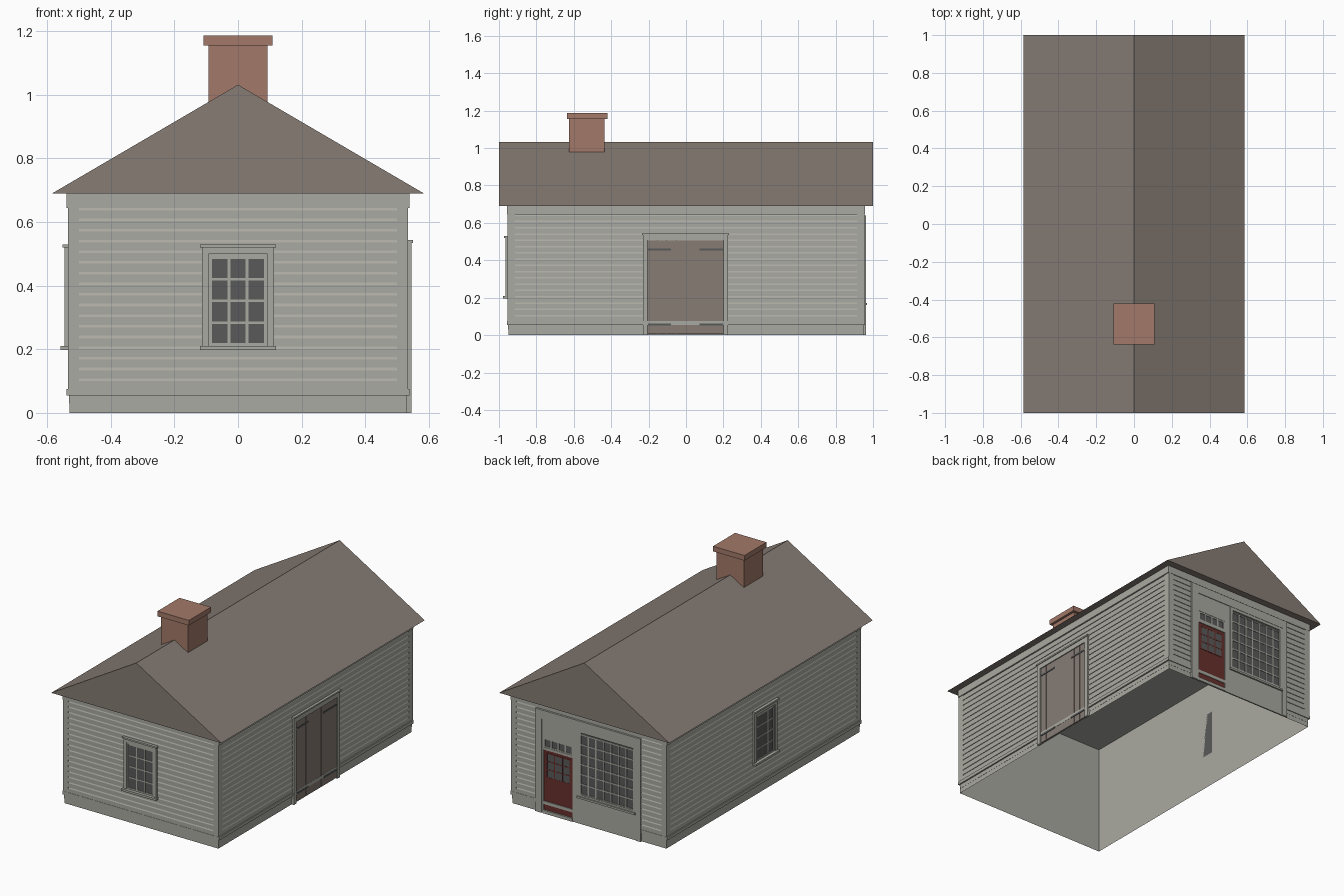
import bpy
import bmesh

cube = bpy.data.objects.get("Cube")
if cube:
    bpy.data.objects.remove(cube, do_unlink=True)


def material(name, r, g, b):
    m = bpy.data.materials.new(name)
    m.use_nodes = True
    m.diffuse_color = (r, g, b, 1)
    m.node_tree.nodes["Principled BSDF"].inputs["Base Color"].default_value = (r, g, b, 1)
    return m


GREY = material("grey_paint", 0.40, 0.40, 0.36)
BROWN = material("weathered_brown", 0.24, 0.20, 0.175)
BRICK = material("brick", 0.36, 0.19, 0.14)
GLASS = material("dark_glass", 0.10, 0.10, 0.10)
RED = material("red_paint", 0.14, 0.03, 0.025)

HALF_X, HALF_Y, EAVE = 0.53, 0.95, 0.69


def finish(name, bm, mat, fix_normals=True):
    if fix_normals:
        bmesh.ops.recalc_face_normals(bm, faces=bm.faces)
    mesh = bpy.data.meshes.new(name)
    bm.to_mesh(mesh)
    bm.free()
    mesh.materials.append(mat)
    obj = bpy.data.objects.new(name, mesh)
    bpy.context.collection.objects.link(obj)
    return obj


def add_box(bm, lo, hi):
    verts = bmesh.ops.create_cube(bm, size=1)["verts"]
    for v in verts:
        v.co = [(a + b) / 2 + c * (b - a) for a, b, c in zip(lo, hi, v.co)]
    return verts


def box(name, lo, hi, mat):
    bm = bmesh.new()
    add_box(bm, lo, hi)
    return finish(name, bm, mat)


def on_wall(wall, u, z, d):
    """Point on a wall: u along it, z up, d outward from its plane."""
    return {"front": (u, -HALF_Y - d, z), "back": (u, HALF_Y + d, z),
            "right": (HALF_X + d, u, z), "left": (-HALF_X - d, u, z)}[wall]


def boards(name, wall, rects, depth, mat):
    """One object of flat boards (u0, u1, z0, z1) standing out from a wall."""
    bm = bmesh.new()
    for u0, u1, z0, z1 in rects:
        a, b = on_wall(wall, u0, z0, 0), on_wall(wall, u1, z1, depth)
        add_box(bm, [min(p) for p in zip(a, b)], [max(p) for p in zip(a, b)])
    return finish(name, bm, mat)


def grid_bars(u0, u1, z0, z1, cols, rows, bar):
    """Rectangles of the bars that divide an opening into panes."""
    h = bar / 2
    out = []
    for i in range(cols + 1):
        u = u0 + (u1 - u0) * i / cols
        out.append((u - h, u + h, z0 - h, z1 + h))
    for i in range(rows + 1):
        z = z0 + (z1 - z0) * i / rows
        out.append((u0 - h, u1 + h, z - h, z + h))
    return out


def frame(u0, u1, z0, z1, w):
    return [(u0, u0 + w, z0, z1), (u1 - w, u1, z0, z1),
            (u0 + w, u1 - w, z0, z0 + w), (u0 + w, u1 - w, z1 - w, z1)]


def siding(wall, u0, u1, name):
    """Clapboards: a flat board, a bevelled top and a step out to the next."""
    low, high, courses, crest = 0.075, 0.645, 17, 0.0045
    step = (high - low) / courses
    profile = []
    for i in range(courses):
        z = low + i * step
        profile += [(z, crest), (z + step * 0.76, crest), (z + step, 0.001)]
    bm = bmesh.new()
    rows = [[bm.verts.new(on_wall(wall, u, z, d)) for u in (u0, u1)] for z, d in profile]
    flip = wall in ("back", "left")
    for (a, b), (c, e) in zip(rows, rows[1:]):
        bm.faces.new((c, e, b, a) if flip else (a, b, e, c))
    finish(name, bm, GREY, False)


# Open-bottomed wall shell
bm = bmesh.new()
add_box(bm, (-HALF_X, -HALF_Y, 0), (HALF_X, HALF_Y, EAVE - 0.005))
bmesh.ops.delete(bm, geom=[f for f in bm.faces if f.normal.z < -0.5], context="FACES")
finish("wall_shell", bm, GREY, False)

# Gabled roof
bm = bmesh.new()
outline = [bm.verts.new((x, -1, z)) for x, z in ((-0.585, EAVE), (0.585, EAVE), (0, 1.032))]
end = bm.faces.new(outline)
ext = bmesh.ops.extrude_face_region(bm, geom=[end], use_keep_orig=True)["geom"]
bmesh.ops.translate(bm, vec=(0, 2, 0), verts=[g for g in ext if isinstance(g, bmesh.types.BMVert)])
finish("roof", bm, BROWN)

# Chimney
box("chimney_stack", (-0.093, -0.625, 0.975), (0.093, -0.435, 1.155), BRICK)
box("chimney_cap", (-0.108, -0.637, 1.155), (0.108, -0.42, 1.187), BRICK)

# Corner boards, frieze and water table on each wall
for wall, half, inner, deep, over in (("front", HALF_X, 0.5, 0.006, 0.01), ("back", HALF_X, 0.5, 0.006, 0.01),
                                      ("right", HALF_Y, 0.915, 0.01, 0.006), ("left", HALF_Y, 0.915, 0.01, 0.006)):
    end = half + 0.005
    boards(wall + "_corner_boards", wall,
           [(s * inner, s * end, 0.075, 0.645) for s in (-1, 1)], 0.005, GREY)
    e = half + over
    boards(wall + "_frieze_and_water_table", wall,
           [(-e, e, 0.645, EAVE), (-e, e, 0.055, 0.075)], deep, GREY)
    boards(wall + "_base_board", wall, [(-half, half, 0.03, 0.055)], 0.001, GREY)
    if wall == "back":
        siding(wall, 0.36, inner, "back_siding_left")
        siding(wall, -inner, -0.36, "back_siding_right")
    else:
        siding(wall, -inner, inner, wall + "_siding")


# Sash windows of three by four panes
def sash_window(wall, c):
    boards(wall + "_window_glass", wall, [(c - 0.085, c + 0.085, 0.215, 0.49)], 0.006, GLASS)
    boards(wall + "_window_muntins", wall,
           grid_bars(c - 0.085, c + 0.085, 0.216, 0.488, 3, 4, 0.008), 0.008, GREY)
    boards(wall + "_window_sash", wall, frame(c - 0.094, c + 0.094, 0.208, 0.5, 0.01), 0.009, GREY)
    boards(wall + "_window_casing", wall,
           [(c - 0.113, c - 0.093, 0.208, 0.522), (c + 0.093, c + 0.113, 0.208, 0.522),
            (c - 0.093, c + 0.093, 0.5, 0.522)], 0.015, GREY)
    boards(wall + "_window_cap", wall, [(c - 0.119, c + 0.119, 0.52, 0.53)], 0.022, GREY)
    boards(wall + "_window_sill", wall, [(c - 0.119, c + 0.119, 0.197, 0.21)], 0.028, GREY)


sash_window("front", 0)
sash_window("left", -0.01)

# Double plank door on the right side
boards("plank_door_backing", "right", [(-0.205, 0.2, 0.005, 0.505)], 0.006, BROWN)
width = 0.405 / 8
boards("plank_door_planks", "right",
       [(-0.205 + i * width + 0.001, -0.205 + (i + 1) * width - 0.001, 0.005, 0.505)
        for i in range(8)], 0.009, BROWN)
boards("plank_door_hinges", "right",
       [(a, b, z, z + 0.011) for a, b in ((-0.203, -0.08), (0.072, 0.198)) for z in (0.05, 0.453)], 0.012, GLASS)
boards("plank_door_casing", "right",
       [(-0.23, -0.205, 0, 0.535), (0.2, 0.225, 0, 0.535), (-0.205, 0.2, 0.505, 0.535)], 0.015, GREY)
boards("plank_door_cap", "right", [(-0.234, 0.23, 0.535, 0.544)], 0.02, GREY)

# Shop front on the back: pilasters, fascia and panels
boards("shop_pilasters", "back", [(0.32, 0.365, 0, 0.6), (-0.36, -0.325, 0, 0.6)], 0.012, GREY)
boards("shop_fascia", "back", [(-0.36, 0.365, 0.585, 0.64)], 0.012, GREY)
boards("shop_panels", "back",
       [(-0.325, 0.1, 0, 0.165), (0.07, 0.1, 0.165, 0.585), (0.1, 0.32, 0.47, 0.585)], 0.008, GREY)

# Shop window
boards("shop_window_glass", "back", [(-0.31, 0.055, 0.18, 0.56)], 0.004, GLASS)
boards("shop_window_muntins", "back", grid_bars(-0.31, 0.055, 0.185, 0.555, 7, 6, 0.008), 0.007, GREY)
boards("shop_window_frame", "back", frame(-0.325, 0.07, 0.165, 0.585, 0.018), 0.01, GREY)
boards("shop_window_sill", "back", [(-0.325, 0.075, 0.16, 0.172)], 0.018, GREY)

# Shop door with glazed top and transom
boards("shop_door", "back", [(0.11, 0.31, 0.02, 0.395)], 0.002, RED)
boards("shop_door_glass", "back", [(0.13, 0.29, 0.225, 0.375)], 0.003, GLASS)
boards("shop_door_muntins", "back", grid_bars(0.13, 0.29, 0.225, 0.375, 3, 3, 0.006), 0.004, RED)
boards("shop_door_jambs", "back",
       [(0.1, 0.11, 0, 0.47), (0.31, 0.32, 0, 0.47), (0.11, 0.31, 0.395, 0.41)], 0.008, GREY)
boards("shop_transom_glass", "back", [(0.11, 0.31, 0.41, 0.47)], 0.003, GLASS)
boards("shop_transom_bars", "back", grid_bars(0.115, 0.305, 0.413, 0.465, 4, 1, 0.01), 0.006, GREY)
boards("shop_threshold", "back", [(0.11, 0.31, 0, 0.02)], 0.012, GREY)
